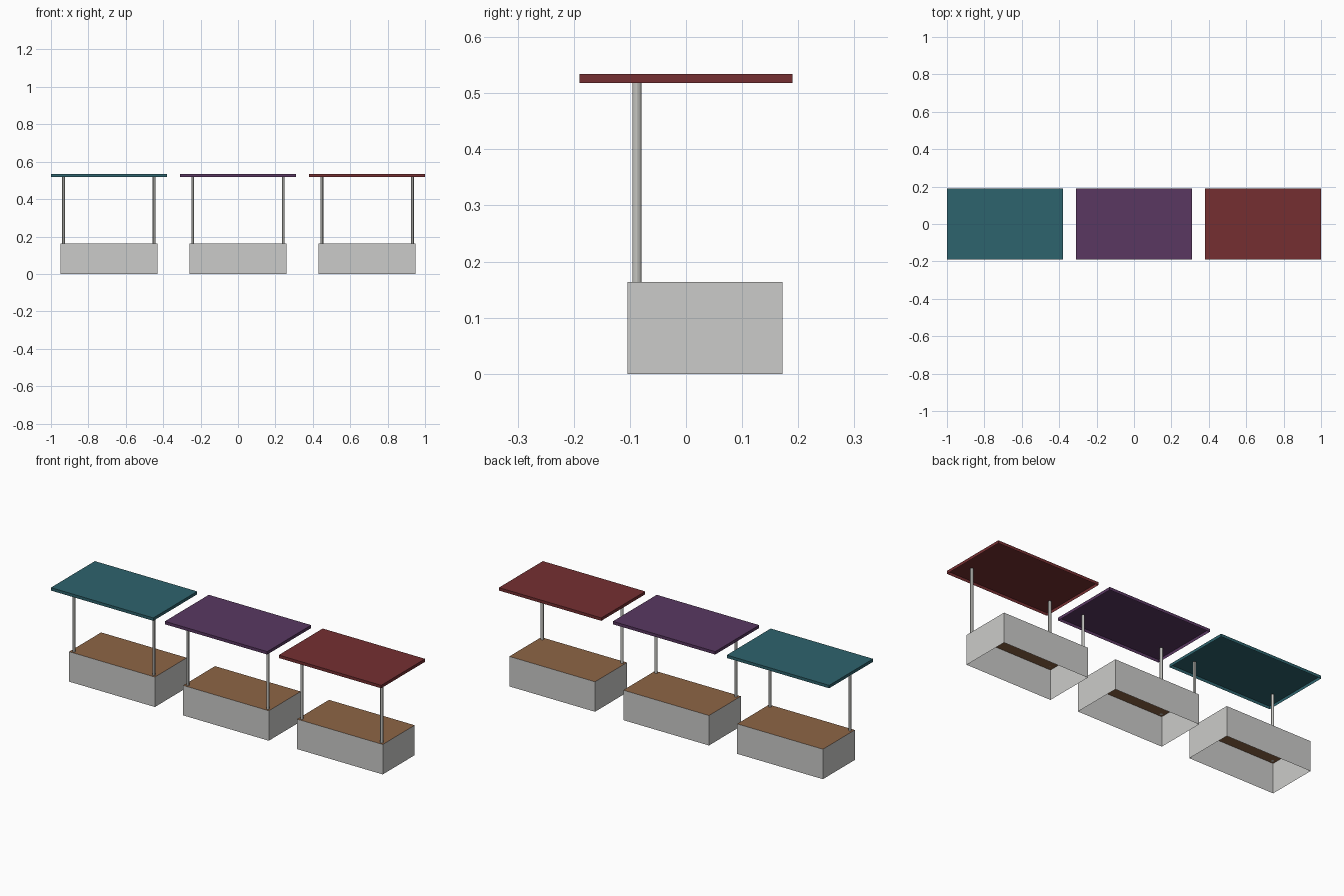
import bpy, bmesh

if "Cube" in bpy.data.objects:
    bpy.data.objects.remove(bpy.data.objects["Cube"])


def material(name, r, g, b):
    m = bpy.data.materials.new(name)
    m.diffuse_color = (r, g, b, 1)
    m.use_nodes = True
    m.node_tree.nodes["Principled BSDF"].inputs["Base Color"].default_value = m.diffuse_color
    return m


GREY = material("pale_grey", 0.60, 0.60, 0.585)
METAL = material("post_grey", 0.56, 0.56, 0.53)
BROWN = material("wood_brown", 0.27, 0.13, 0.06)
TEAL = material("roof_teal", 0.027, 0.125, 0.153)
PURPLE = material("roof_purple", 0.10, 0.039, 0.12)
RED = material("roof_red", 0.176, 0.028, 0.031)


def open_box(name, x, y0, y1, width, z0, z1, side, top):
    """Box shell without a bottom; the top face may have its own colour."""
    bm = bmesh.new()
    bmesh.ops.create_cube(bm, size=1)
    bmesh.ops.scale(bm, vec=(width, y1 - y0, z1 - z0), verts=bm.verts)
    bmesh.ops.translate(bm, vec=(x, (y0 + y1) / 2, (z0 + z1) / 2), verts=bm.verts)
    bm.normal_update()
    bottom = [f for f in bm.faces if f.normal.z < -0.5]
    bmesh.ops.delete(bm, geom=bottom, context='FACES_ONLY')
    for f in bm.faces:
        f.material_index = 1 if (top != side and f.normal.z > 0.5) else 0
    me = bpy.data.meshes.new(name)
    bm.to_mesh(me)
    bm.free()
    me.materials.append(side)
    if top != side:
        me.materials.append(top)
    ob = bpy.data.objects.new(name, me)
    bpy.context.collection.objects.link(ob)


def post(name, x, y, z0, z1):
    bpy.ops.mesh.primitive_cylinder_add(vertices=12, radius=0.0078, depth=z1 - z0,
                                        location=(x, y, (z0 + z1) / 2))
    ob = bpy.context.object
    ob.name = name
    ob.data.materials.append(METAL)
    bpy.ops.object.shade_smooth_by_angle()


# Three identical stalls with different roof colours
for label, x, roof in (("left", -0.69, TEAL), ("middle", 0.0, PURPLE), ("right", 0.69, RED)):
    # Counter with wooden top
    open_box(label + "_counter", x, -0.104, 0.172, 0.519, 0, 0.164, GREY, BROWN)
    # Flat roof panel
    open_box(label + "_roof", x, -0.19, 0.19, 0.62, 0.518, 0.534, roof, roof)
    # Two front posts
    for side, sx in (("left", -1), ("right", 1)):
        post(f"{label}_stall_{side}_post", x + sx * 0.242, -0.0875, 0.164, 0.526)
